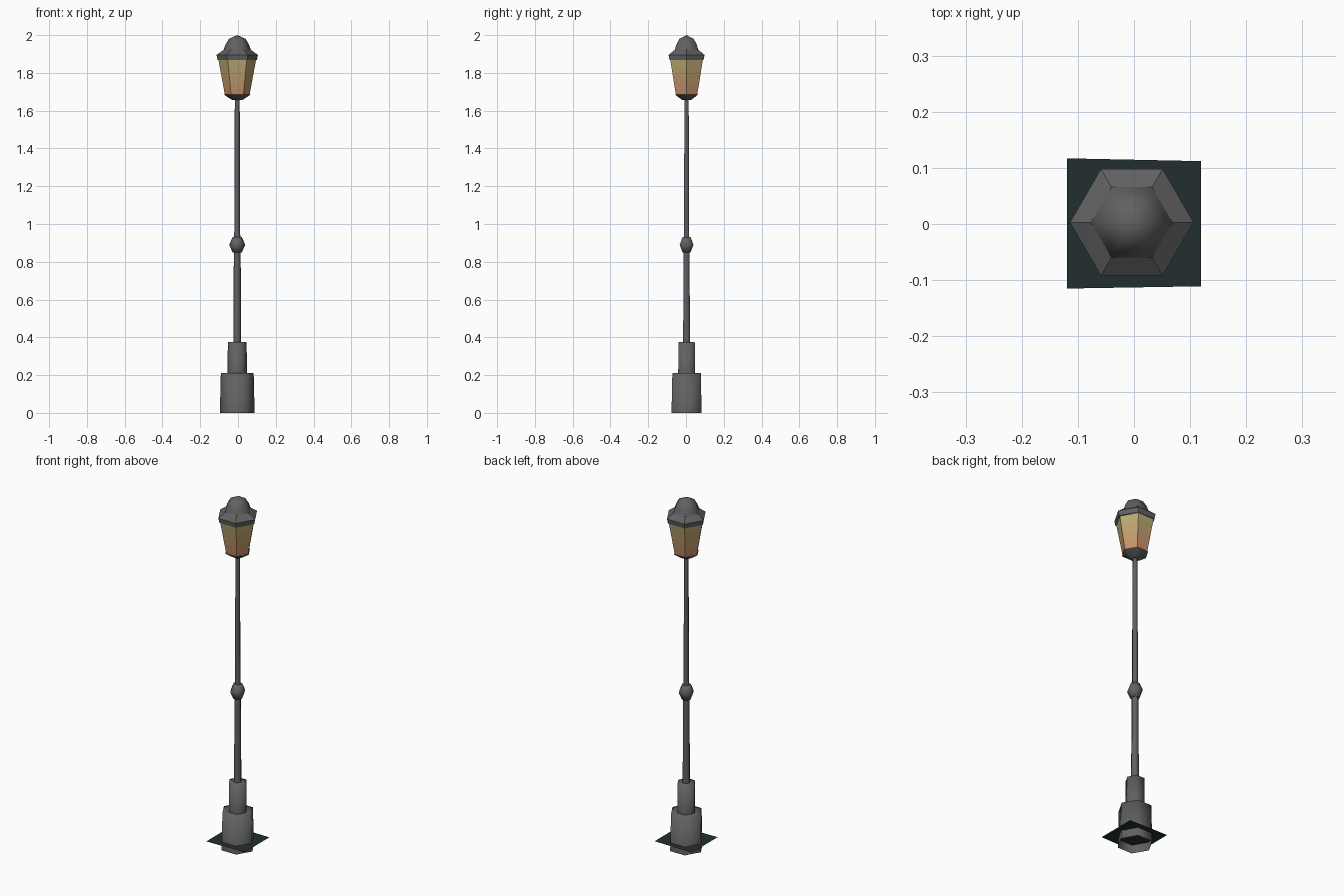
import bpy, bmesh, math

if "Cube" in bpy.data.objects:
    bpy.data.objects.remove(bpy.data.objects["Cube"])

CX, CY = -0.004, 0.003   # post axis, slightly off the plate centre


def material(name, r, g, b):
    m = bpy.data.materials.new(name)
    m.diffuse_color = (r, g, b, 1)
    m.use_nodes = True
    m.node_tree.nodes["Principled BSDF"].inputs["Base Color"].default_value = m.diffuse_color
    return m


iron = material("dark_iron", 0.12, 0.12, 0.12)
plate_mat = material("dark_plate", 0.017, 0.028, 0.028)


def finish(name, bm, mats):
    me = bpy.data.meshes.new(name)
    bm.to_mesh(me)
    bm.free()
    for m in mats:
        me.materials.append(m)
    ob = bpy.data.objects.new(name, me)
    bpy.context.collection.objects.link(ob)
    return ob


def hex_rings(profile):
    """Six-sided lathe of (radius, z) points going upward; returns mesh and face bands."""
    bm = bmesh.new()
    rings = []
    for r, z in profile:
        n = 6 if r > 0 else 1
        rings.append([bm.verts.new((CX + r * math.cos(i * math.pi / 3),
                                    CY + r * math.sin(i * math.pi / 3), z)) for i in range(n)])
    bands = []
    for a, b in zip(rings, rings[1:]):
        band = []
        for i in range(6):
            j = (i + 1) % 6
            if len(b) == 1:
                band.append(bm.faces.new((a[i], a[j], b[0])))
            else:
                band.append(bm.faces.new((a[i], a[j], b[j], b[i])))
        bands.append(band)
    return bm, bands


def hex_part(name, profile, smooth=True):
    bm, _ = hex_rings(profile)
    for f in bm.faces:
        f.smooth = smooth
    # keep only the steps sharp, hex corners are softly shaded
    for e in bm.edges:
        e.smooth = e.calc_face_angle(0) < math.radians(62)
    return finish(name, bm, [iron])


# Post
hex_part("base", [(0.092, 0), (0.087, 0.21), (0.048, 0.21)])
hex_part("collar", [(0.051, 0.205), (0.05, 0.375), (0.018, 0.375)])
hex_part("lower_pole", [(0.021, 0.37), (0.018, 0.86)])
hex_part("knob", [(0.015, 0.85), (0.025, 0.85), (0.042, 0.89), (0.025, 0.93), (0.012, 0.93)])
hex_part("upper_pole", [(0.016, 0.92), (0.013, 1.66)])

# Lantern
hex_part("lantern_bottom", [(0.012, 1.655), (0.03, 1.658), (0.07, 1.685)])
hex_part("lantern_roof", [(0.11, 1.895), (0.072, 1.922)], smooth=False)
hex_part("lantern_cap", [(0.073, 1.92), (0.062, 1.95), (0.044, 1.98), (0, 2.0)])

# Lantern frame: inset each side and open it up
frame_profile = [(0.07, 1.685), (0.104, 1.868), (0.11, 1.895)]
bm, bands = hex_rings(frame_profile)
bmesh.ops.inset_individual(bm, faces=bands[0], thickness=0.008, depth=-0.004)
bmesh.ops.delete(bm, geom=bands[0], context='FACES')
finish("lantern_frame", bm, [iron])

# Glass behind the frame, fading from yellow down to orange
steps = 6
glass_profile = []
glass_mats = []
for k in range(steps + 1):
    t = k / steps
    glass_profile.append((0.0655 + 0.034 * t, 1.685 + 0.183 * t))
for k in range(steps):
    t = (k + 0.5) / steps
    glass_mats.append(material("glass_%d" % k, 0.58 - 0.1 * t, 0.27 + 0.15 * t, 0.14 + 0.03 * t))
bm, bands = hex_rings(glass_profile)
for k, band in enumerate(bands):
    for f in band:
        f.material_index = k
finish("lantern_glass", bm, glass_mats)

# Thin ground plate around the base
bm = bmesh.new()
corners = [(-0.119, -0.115), (0.119, -0.111), (0.119, 0.112), (-0.119, 0.117)]
bm.faces.new([bm.verts.new((x, y, 0.047)) for x, y in corners])
finish("ground_plate", bm, [plate_mat])
